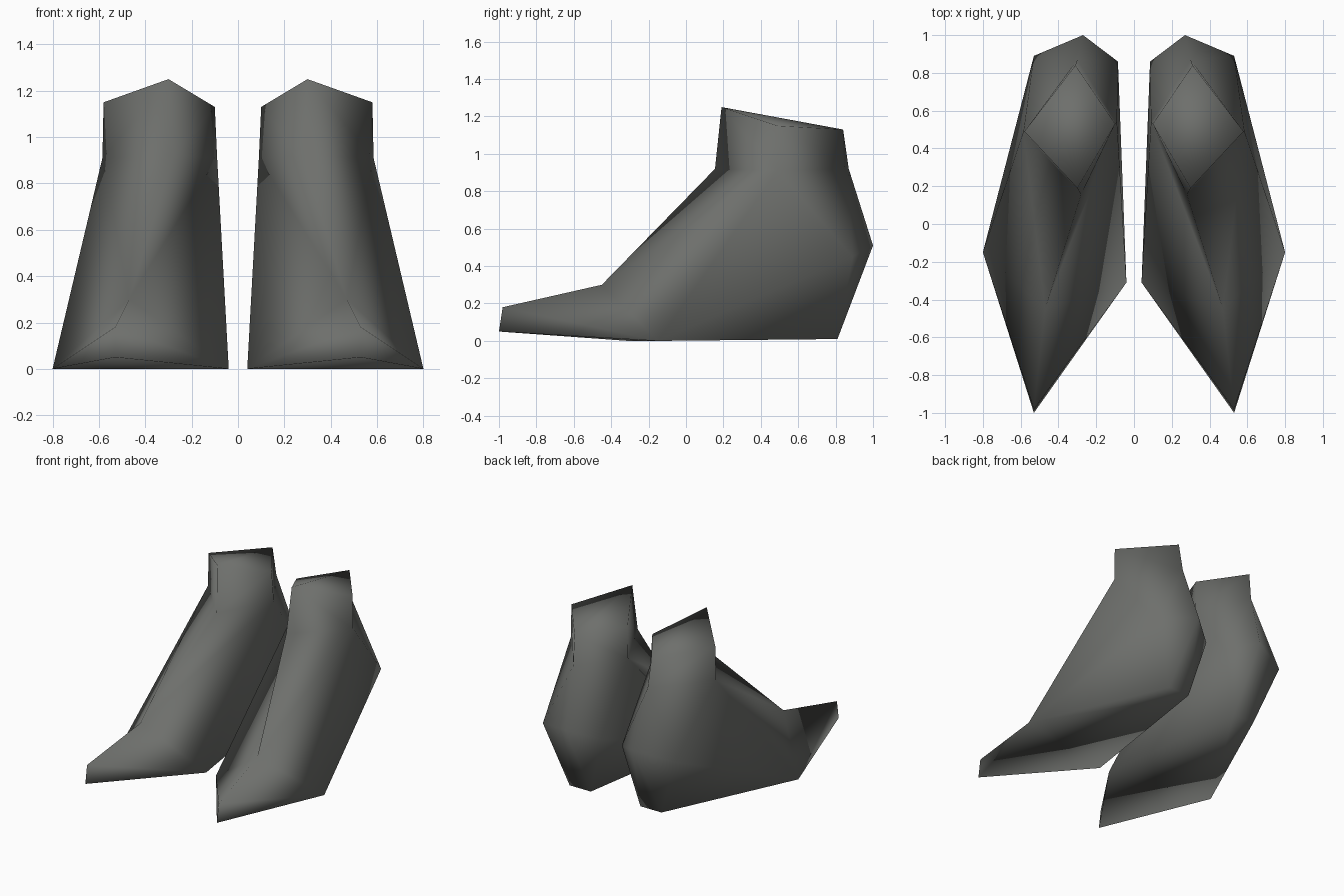
import bpy, bmesh
from mathutils import Vector

if "Cube" in bpy.data.objects:
    bpy.data.objects.remove(bpy.data.objects["Cube"])

grey = bpy.data.materials.new("dark grey leather")
grey.diffuse_color = (0.155, 0.16, 0.15, 1)
grey.use_nodes = True
grey.node_tree.nodes["Principled BSDF"].inputs["Base Color"].default_value = grey.diffuse_color

# Key points of the right boot (front, outer, back, inner around the ankle)
POINTS = {
    # cuff rim
    "cuff_front": (0.30, 0.19, 1.25), "cuff_outer": (0.58, 0.49, 1.15),
    "cuff_back": (0.31, 0.84, 1.13), "cuff_inner": (0.10, 0.53, 1.13),
    # ankle
    "ankle_front": (0.28, 0.155, 0.92), "ankle_outer": (0.585, 0.49, 0.91),
    "ankle_back": (0.30, 0.87, 0.92), "ankle_inner": (0.09, 0.54, 0.91),
    # heel bulge
    "heel_outer": (0.53, 0.89, 0.45), "heel_back": (0.27, 1.0, 0.51),
    "heel_inner": (0.085, 0.86, 0.44),
    # instep, toe and sole
    "instep": (0.47, -0.45, 0.30),
    "toe_top": (0.53, -0.98, 0.18), "toe_tip": (0.53, -1.0, 0.05),
    "ball_outer": (0.80, -0.15, 0.0), "ball_inner": (0.04, -0.31, 0.0),
    "sole_outer": (0.37, 0.81, 0.01), "sole_inner": (0.20, 0.81, 0.01),
}


def build_boot(name, side):
    bm = bmesh.new()
    v = {k: bm.verts.new((x * side, y, z)) for k, (x, y, z) in POINTS.items()}

    def face(text):
        bm.faces.new([v[k] for k in text.split()])

    # closed top and the four cuff walls
    ring = ["front", "outer", "back", "inner"]
    face(" ".join("cuff_" + r for r in ring))
    for a, b in zip(ring, ring[1:] + ring[:1]):
        face(f"cuff_{a} cuff_{b} ankle_{b} ankle_{a}")
    # the two sides share one layout
    for s in ("outer", "inner"):
        face(f"ankle_front ankle_{s} instep")
        face(f"ankle_{s} ball_{s} instep")
        face(f"instep ball_{s} toe_top")
        face(f"toe_top ball_{s} toe_tip")
        face(f"ankle_{s} heel_{s} ball_{s}")
        face(f"heel_{s} sole_{s} ball_{s}")
        face(f"ankle_back heel_back heel_{s} ankle_{s}")
    # back of the heel
    face("heel_back heel_outer sole_outer")
    face("heel_back sole_outer sole_inner")
    face("heel_back sole_inner heel_inner")
    # sole
    face("toe_tip ball_outer ball_inner")
    face("ball_outer sole_outer sole_inner ball_inner")

    bmesh.ops.recalc_face_normals(bm, faces=bm.faces[:])
    for f in bm.faces:
        f.smooth = True
    mesh = bpy.data.meshes.new(name)
    bm.to_mesh(mesh)
    bm.free()
    mesh.materials.append(grey)
    obj = bpy.data.objects.new(name, mesh)
    bpy.context.collection.objects.link(obj)


build_boot("right_boot", 1)
build_boot("left_boot", -1)
